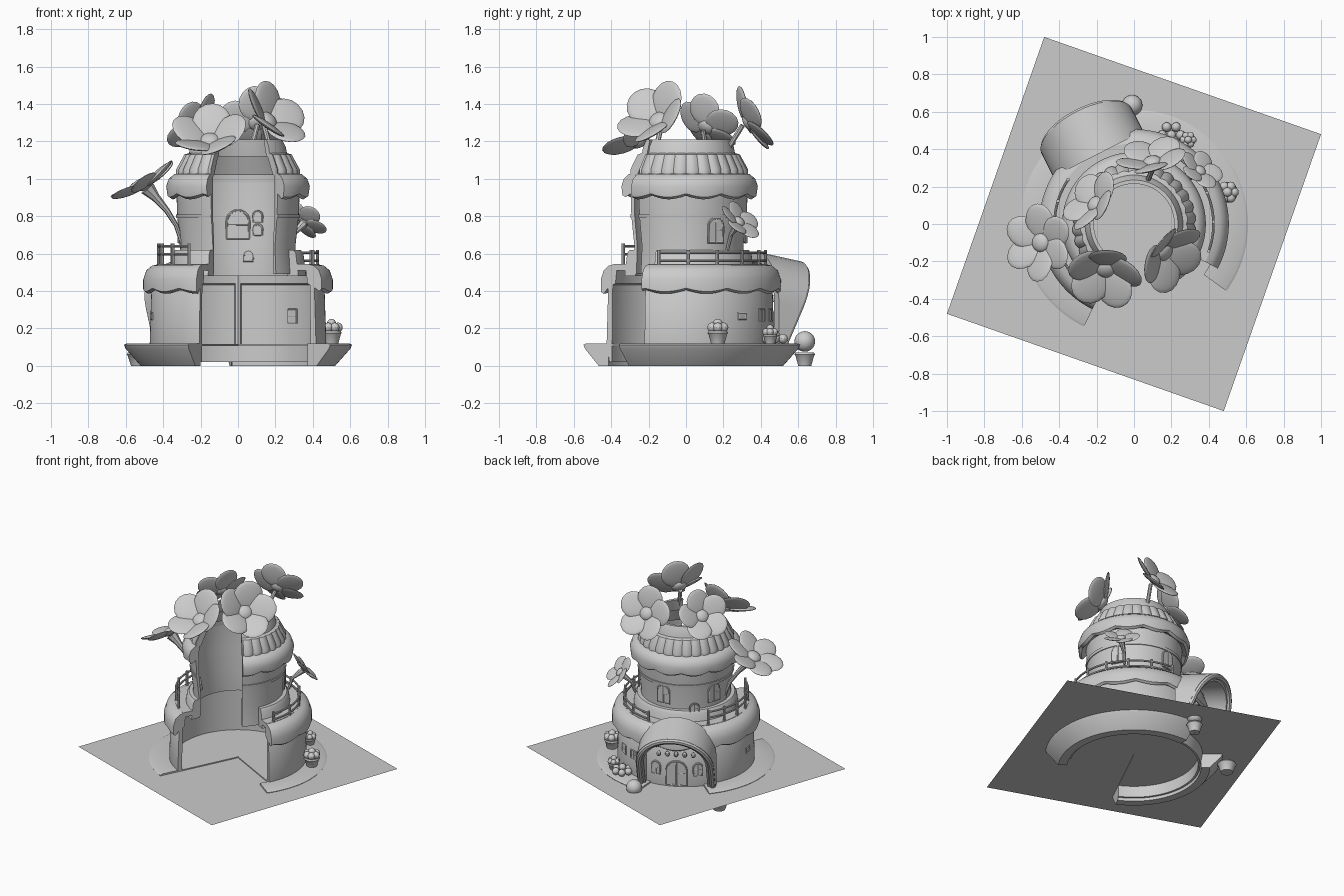
import bpy, bmesh, math
from mathutils import Vector, Matrix

if "Cube" in bpy.data.objects:
    bpy.data.objects.remove(bpy.data.objects["Cube"])

stone = bpy.data.materials.new("plain_grey")
stone.diffuse_color = (0.6, 0.6, 0.6, 1)
stone.use_nodes = True
stone.node_tree.nodes["Principled BSDF"].inputs["Base Color"].default_value = stone.diffuse_color
PORCH = 117          # heading of the entrance, in degrees
A0, A1 = -28, 244    # the lower storey is a shell, open at the front between these
U0 = -50             # the upper storey reaches further round


def polar(r, deg, z=0.0):
    a = math.radians(deg)
    return Vector((r * math.cos(a), r * math.sin(a), z))


def add(name, bm):
    bmesh.ops.recalc_face_normals(bm, faces=bm.faces)
    me = bpy.data.meshes.new(name)
    bm.to_mesh(me)
    bm.free()
    ob = bpy.data.objects.new(name, me)
    me.materials.append(stone)
    bpy.context.collection.objects.link(ob)
    return ob


def sweep(name, profile, a0=A0, a1=A1, waves=0):
    """Closed (radius, height, drop, ruffle) profile turned through an arc."""
    bm = bmesh.new()
    n = int((a1 - a0) / 2)
    rows = []
    for i in range(n + 1):
        deg = a0 + (a1 - a0) * i / n
        s = abs(math.sin(math.radians(deg) * waves / 2))
        row = []
        for p in profile:
            drop, ruffle = (tuple(p[2:]) + (0, 0))[:2]
            row.append(bm.verts.new(polar(p[0] + ruffle * s, deg, p[1] - drop * s)))
        rows.append(row)
    m = len(profile)
    for a, b in zip(rows, rows[1:]):
        for j in range(m):
            k = (j + 1) % m
            bm.faces.new((a[j], a[k], b[k], b[j]))
    bm.faces.new(rows[0])
    bm.faces.new(rows[-1])
    return add(name, bm)


def tube(name, pts, r, closed=False, radii=None):
    cu = bpy.data.curves.new(name, 'CURVE')
    cu.dimensions = '3D'
    cu.bevel_depth, cu.bevel_resolution, cu.use_fill_caps = r, 2, True
    sp = cu.splines.new('POLY')
    sp.points.add(len(pts) - 1)
    for i, p in enumerate(pts):
        sp.points[i].co = (*p, 1)
        sp.points[i].radius = radii[i] if radii else 1
    sp.use_cyclic_u = closed
    ob = bpy.data.objects.new(name, cu)
    bpy.context.collection.objects.link(ob)
    cu.materials.append(stone)
    bpy.ops.object.select_all(action='DESELECT')
    bpy.context.view_layer.objects.active = ob
    ob.select_set(True)
    bpy.ops.object.convert(target='MESH')


def blob(bm, matrix, u=16, v=10):
    bmesh.ops.create_uvsphere(bm, u_segments=u, v_segments=v, radius=1, matrix=matrix)


def flower(name, pos, normal, R, n=5, cup=22, spin=0.0, width=0.47):
    """Cupped ring of flattened, overlapping petals round a button."""
    bm = bmesh.new()
    base = Matrix.Translation(pos) @ Vector(normal).to_track_quat('Z', 'Y').to_matrix().to_4x4()
    for i in range(n):
        m = (base @ Matrix.Rotation(math.tau * i / n + spin, 4, 'Z')
             @ Matrix.Rotation(-math.radians(cup), 4, 'Y')
             @ Matrix.Translation((0.57 * R, 0, 0))
             @ Matrix.Rotation(0.12, 4, 'X')
             @ Matrix.Diagonal((0.48 * R, width * R, 0.07 * R, 1)))
        blob(bm, m)
    blob(bm, base @ Matrix.Translation((0, 0, 0.08 * R))
         @ Matrix.Diagonal((0.25 * R, 0.25 * R, 0.14 * R, 1)))
    add(name, bm)


def arch(w, h, n=10):
    """Outline with straight legs and a round head; origin at bottom centre."""
    r = w / 2
    return ([(r, 0)] + [(r * math.cos(math.pi * i / n), h - r + r * math.sin(math.pi * i / n))
                        for i in range(n + 1)] + [(-r, 0)])


def opening(name, deg, r, z, w, h, square=False, bars=True, side=1):
    """Thin pane with a raised frame, wrapped on the wall at a heading."""
    pts = [(w/2, 0), (w/2, h), (-w/2, h), (-w/2, 0)] if square else arch(w, h)
    place = lambda x, y: polar(r, deg + math.degrees(x / r), z + y)
    bm = bmesh.new()
    bm.faces.new([bm.verts.new(place(*p) + polar(0.004 * side, deg)) for p in pts])
    add(name + "_pane", bm)
    tube(name + "_frame", [place(*p) for p in pts], 0.007, True)
    if bars:
        tube(name + "_mullion", [place(0, 0), place(0, h)], 0.005)
        tube(name + "_crossbar", [place(-w/2, h/2), place(w/2, h/2)], 0.005)


# Ground sheet
bm = bmesh.new()
bm.faces.new([bm.verts.new((x, y, 0.108)) for x, y in
              ((-0.48, 1), (-1, -0.48), (0.48, -1), (1, 0.48))])
add("ground_sheet", bm)

# Stone base, split at the entrance, and the inner floor
base = [(0.46, 0), (0.52, 0), (0.60, 0.09), (0.61, 0.112), (0.595, 0.12), (0.46, 0.12)]
sweep("base_right", base, -36, 94)
sweep("base_left", base, 140, 244)
sweep("floor", [(0.002, 0.105), (0.44, 0.105), (0.44, 0.116), (0.002, 0.116)])

# Lower storey: thin wall, scalloped eave, terrace
sweep("lower_wall", [(0.44, 0.02), (0.455, 0.02), (0.472, 0.12), (0.462, 0.44), (0.435, 0.48)])
sweep("lower_eave", [(0.42, 0.44), (0.46, 0.42), (0.49, 0.405, 0.02), (0.507, 0.415, 0.018),
                     (0.507, 0.46), (0.49, 0.51), (0.46, 0.535), (0.42, 0.545), (0.41, 0.53)], waves=14)
sweep("terrace", [(0.30, 0.51), (0.43, 0.51), (0.43, 0.545), (0.30, 0.545)])

# Upper storey
sweep("upper_wall", [(0.295, 0.49), (0.315, 0.49), (0.307, 0.64), (0.325, 0.80),
                     (0.33, 0.95), (0.305, 0.98), (0.305, 0.80), (0.29, 0.64)], U0)
sweep("wall_foot", [(0.30, 0.48), (0.365, 0.48), (0.35, 0.60), (0.335, 0.62), (0.30, 0.62)])
sweep("wall_band", [(0.31, 0.79), (0.33, 0.79), (0.332, 0.81), (0.31, 0.81)], U0)
sweep("upper_eave", [(0.31, 0.93), (0.33, 0.92), (0.36, 0.91, 0.02), (0.378, 0.92, 0.018),
                     (0.384, 0.96), (0.37, 1.0), (0.34, 1.025), (0.30, 1.03)], U0, waves=12)
# Ruffled collar and rim under the blossoms
sweep("roof_collar", [(0.29, 1.02), (0.32, 1.02, 0, 0.012), (0.32, 1.05, 0, 0.012),
                      (0.28, 1.13, 0, 0.008), (0.25, 1.14), (0.24, 1.13)], U0, waves=30)
sweep("roof_rim", [(0.235, 1.12), (0.265, 1.12), (0.255, 1.17), (0.235, 1.21), (0.215, 1.21), (0.225, 1.16)], U0)

# Arched porch with a leaning front edge and a roof that dips outward
rot = Matrix.Rotation(math.radians(PORCH), 4, 'Z')
outer, inner = arch(0.54, 0.50, 20), arch(0.43, 0.445, 20)
bm = bmesh.new()


def porch_pt(p, front):
    x, h = p
    d = 0.46 + 0.215 * h / 0.5 if front else 0.42
    return rot @ Vector((d, x, 0.11 + h * (0.9 if front else 1)))


loops = [[bm.verts.new(porch_pt(p, f)) for p in o]
         for o, f in ((outer, 0), (outer, 1), (inner, 1), (inner, 0))]
for a, b in zip(loops, loops[1:] + loops[:1]):
    for i in range(len(outer) - 1):
        bm.faces.new((a[i], a[i + 1], b[i + 1], b[i]))
for i in (0, -1):
    bm.faces.new([l[i] for l in loops])
add("porch_barrel", bm)
tube("porch_rim", [porch_pt((x * 0.92, h * 0.96), 1) for x, h in outer], 0.02)

# Entrance door and hanging lamps
opening("door", PORCH, 0.472, 0.12, 0.14, 0.18)
for s in (-1, 1):
    opening("door_window", PORCH + s * 18, 0.47, 0.19, 0.06, 0.09)
bm = bmesh.new()
for t in (-0.12, -0.06, 0, 0.06, 0.12):
    blob(bm, rot @ Matrix.Translation((0.49, t, 0.36)) @ Matrix.Diagonal((0.016, 0.016, 0.02, 1)), 8, 6)
add("porch_lamps", bm)

# Windows on the outer walls and the inside of the upper room
for deg in (30, 96, 162):
    opening("upper_window", deg, 0.322, 0.66, 0.09, 0.13)
opening("terrace_door", 135, 0.335, 0.60, 0.06, 0.07)
for deg in (60, 75):
    opening("lower_window", deg, 0.467, 0.24, 0.055, 0.06, square=True)
for deg in (40, 190):
    opening("plaque", deg, 0.467, 0.25, 0.05, 0.03, square=True, bars=False)
opening("inner_window", 90, 0.298, 0.68, 0.12, 0.15, side=-1)
for deg, z in ((69, 0.77), (69, 0.70), (79, 0.56)):
    opening("picture", deg, 0.296, z, 0.05, 0.055, bars=False, side=-1)
opening("inner_lower_window", 48, 0.437, 0.23, 0.06, 0.07, square=True, side=-1)
tube("inner_pillar", [polar(0.43, 90, 0.11), polar(0.43, 90, 0.50)], 0.018)

# Terrace railing, a little higher on the left side
for a, b, lift in ((-20, 88, 0), (146, 232, 0.035)):
    for z in (0.562, 0.605):
        tube("rail", [polar(0.425, a + (b - a) * i / 24, z + lift) for i in range(25)], 0.007)
    for i in range(6):
        d = a + (b - a) * i / 5
        tube("rail_post", [polar(0.425, d, 0.53), polar(0.425, d, 0.62 + lift)], 0.009)

# Large blossoms resting on the roof
for name, pos, nrm, R, spin, cup in (
        ("blossom_front", (-0.15, -0.23, 1.19), (-0.1, -0.6, 0.75), 0.22, 0.3, 28),
        ("blossom_right", (0.15, -0.14, 1.30), (0.6, -0.48, 0.58), 0.22, 0.0, 28),
        ("blossom_left", (-0.20, 0.10, 1.27), (-0.7, 0.5, 0.6), 0.185, 0.5, 20),
        ("blossom_back", (0.10, 0.32, 1.295), (-0.15, 0.87, 0.47), 0.195, 0.2, 18)):
    flower(name, pos, nrm, R, spin=spin, cup=cup)
    foot = Vector((pos[0], pos[1], 0)).normalized() * 0.235 + Vector((0, 0, 1.16))
    tube(name + "_stem", [foot, Vector(pos) - Vector(nrm) * 0.02], 0.014)

# Two long-stemmed flowers growing off the terrace
flower("tall_flower", (-0.49, -0.10, 0.955), (-0.5, 0.0, 0.86), 0.205, 6, 14, width=0.40)
tube("tall_flower_stem", [(-0.29, -0.03, 0.56), (-0.30, -0.04, 0.66), (-0.33, -0.06, 0.75),
                          (-0.38, -0.08, 0.83), (-0.44, -0.09, 0.90), (-0.485, -0.10, 0.95)],
     0.016, radii=[0.9, 0.8, 0.8, 1, 1.5, 2.6])
flower("small_flower", (0.35, 0.28, 0.765), (0.5, 0.6, 0.65), 0.125, 5, 12)
tube("small_flower_stem", [(0.27, 0.22, 0.62), (0.29, 0.24, 0.70), (0.35, 0.28, 0.76)],
     0.013, radii=[0.8, 0.9, 1.8])

# Pots and planting round the base
pot = [(0.002, 0), (0.035, 0), (0.05, 0.055), (0.055, 0.06), (0.05, 0.07), (0.002, 0.07)]
for name, pos, s in (("topiary_pot", (-0.01, 0.635, 0), 1), ("far_pot", (-0.53, 0.36, 0), 1.2),
                     ("side_pot", (0.50, 0.17, 0.115), 1), ("back_pot", (0.29, 0.45, 0.115), 0.7)):
    ob = sweep(name, pot, 0, 360)
    ob.location, ob.scale = pos, (s, s, min(s, 1))
bm = bmesh.new()
blob(bm, Matrix.Translation((-0.01, 0.635, 0.13)) @ Matrix.Scale(0.055, 4), 24, 16)
add("topiary_ball", bm)
bm = bmesh.new()
for c, z, spread, size in (((0.50, 0.17), 0.205, 0.035, 0.026), ((0.20, 0.475), 0.145, 0.05, 0.026),
                           ((0.29, 0.45), 0.18, 0.025, 0.02)):
    for i in range(7):
        p = polar(spread * (i > 0), i * 60, z + (0.02 if i == 0 else 0))
        blob(bm, Matrix.Translation(p + Vector((*c, 0))) @ Matrix.Scale(size, 4), 10, 8)
add("shrubs", bm)

# Crisp edges with smooth curves
bpy.ops.object.select_all(action='SELECT')
bpy.context.view_layer.objects.active = bpy.data.objects["lower_wall"]
bpy.ops.object.shade_smooth_by_angle(angle=math.radians(35))
